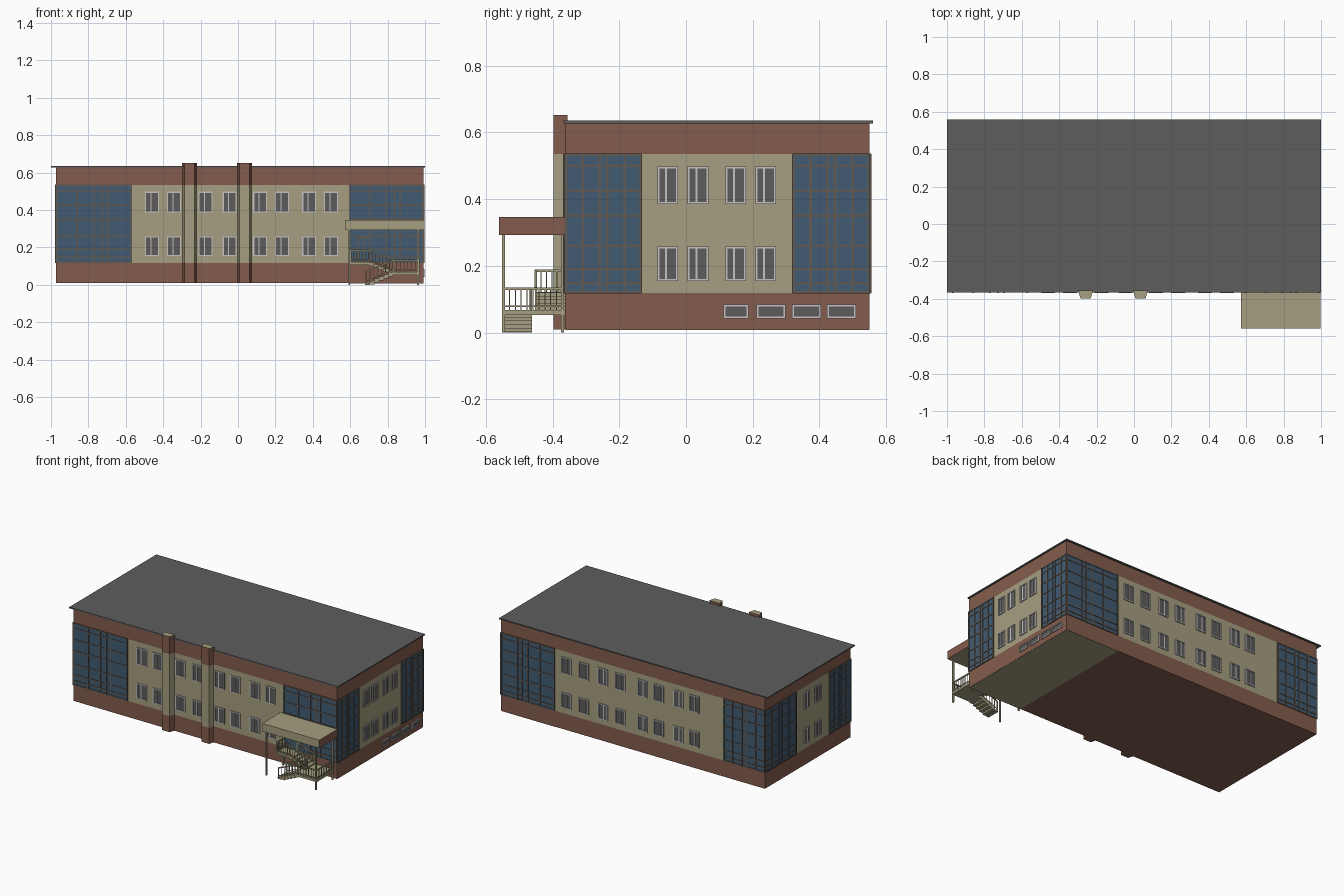
import bpy, bmesh
from mathutils import Vector, Matrix

if "Cube" in bpy.data.objects:
    bpy.data.objects.remove(bpy.data.objects["Cube"])


def mat(name, r, g, b):
    m = bpy.data.materials.new(name)
    m.diffuse_color = (r, g, b, 1)
    m.use_nodes = True
    m.node_tree.nodes["Principled BSDF"].inputs["Base Color"].default_value = m.diffuse_color
    return m


BRICK = mat("brick red", 0.23, 0.108, 0.075)
OLIVE = mat("olive plaster", 0.375, 0.345, 0.215)
ROOF = mat("roof grey", 0.11, 0.11, 0.11)
GLASS = mat("blue glass", 0.052, 0.105, 0.17)
BARS = mat("brown grey bars", 0.115, 0.1, 0.088)
FRAME = mat("light frame", 0.56, 0.54, 0.54)
PANE = mat("dark pane", 0.11, 0.105, 0.105)

X0, X1, Y0, Y1 = -0.973, 0.992, -0.362, 0.55      # wall outline
Z0, ZB, ZT, ZR = 0.01, 0.118, 0.535, 0.627        # ground, base, frieze, roof


class Part:
    """Collects boxes and bars into one mesh object."""

    def __init__(self, name, *mats):
        self.name, self.mats, self.bm = name, mats, bmesh.new()

    def hull(self, m, matrix):
        r = bmesh.ops.create_cube(self.bm, size=1, matrix=matrix)
        for f in {f for v in r["verts"] for f in v.link_faces}:
            f.material_index = m

    def box(self, x0, x1, y0, y1, z0, z1, m=0):
        c = Vector(((x0 + x1) / 2, (y0 + y1) / 2, (z0 + z1) / 2))
        s = Matrix.Diagonal((abs(x1 - x0), abs(y1 - y0), abs(z1 - z0), 1))
        self.hull(m, Matrix.Translation(c) @ s)

    def bar(self, p, q, t=0.006, m=0):
        p, q = Vector(p), Vector(q)
        rot = (q - p).to_track_quat("Z", "Y").to_matrix().to_4x4()
        self.hull(m, Matrix.Translation((p + q) / 2) @ rot
                  @ Matrix.Diagonal((t, t, (q - p).length, 1)))

    def plate(self, side, u0, u1, z0, z1, d, m=0):
        """Thin plate standing d proud of one wall."""
        if side == "front":
            self.box(u0, u1, Y0 - d, Y0 + 0.002, z0, z1, m)
        elif side == "back":
            self.box(u0, u1, Y1 - 0.002, Y1 + d, z0, z1, m)
        elif side == "right":
            self.box(X1 - 0.002, X1 + d, u0, u1, z0, z1, m)
        else:
            self.box(X0 - d, X0 + 0.002, u0, u1, z0, z1, m)

    def done(self):
        bmesh.ops.recalc_face_normals(self.bm, faces=self.bm.faces)
        me = bpy.data.meshes.new(self.name)
        self.bm.to_mesh(me)
        self.bm.free()
        for m in self.mats:
            me.materials.append(m)
        ob = bpy.data.objects.new(self.name, me)
        bpy.context.collection.objects.link(ob)
        return ob


def block(name, m, *dims):
    p = Part(name, m)
    p.box(*dims)
    p.done()


# Building body in three bands, flat roof, lighter underside strip
block("base", BRICK, X0, X1, Y0, Y1, Z0, ZB)
block("walls", OLIVE, X0, X1, Y0, Y1, ZB, ZT)
block("frieze", BRICK, X0, X1, Y0, Y1, ZT, ZR)
block("roof", ROOF, -1, 1, -0.367, 0.56, ZR, 0.635)
block("underside_strip", OLIVE, 0.59, X1 - 0.001, Y0 + 0.001, Y1 - 0.001, 0.008, 0.012)

# Corner glazing with a grid of bars
ROWS = (0.121, 0.148, 0.19, 0.26, 0.35, 0.425, 0.5, 0.533)
SHORT = (0.01, 0.23, 0.45, 0.55, 0.78, 0.99)
LONG = (0.01, 0.28, 0.5, 0.61, 0.69, 0.99)
glazing = Part("corner_glazing", GLASS, BARS)
for side, a, b, cols in (("front", X0, -0.567, LONG), ("front", 0.593, X1, LONG),
                         ("right", Y0, -0.133, SHORT), ("right", 0.32, Y1, SHORT),
                         ("back", 0.59, X1, LONG), ("back", X0, -0.665, SHORT),
                         ("left", Y0, -0.133, SHORT), ("left", 0.22, Y1, SHORT)):
    glazing.plate(side, a, b, ZB, ZT, 0.002)
    for z in ROWS:
        glazing.plate(side, a, b, z - 0.004, z + 0.004, 0.005, 1)
    for f in cols:
        u = a + (b - a) * f
        glazing.plate(side, u - 0.004, u + 0.004, ZB, ZT, 0.006, 1)
glazing.done()

# Windows: pane, four frame bars, optional mullion
windows = Part("windows", PANE, FRAME)


def window(side, u0, u1, z0, z1, mullion=True, t=0.006):
    windows.plate(side, u0, u1, z0, z1, 0.002)
    for a, b in ((u0, u0 + t), (u1 - t, u1)):
        windows.plate(side, a, b, z0, z1, 0.006, 1)
    for a, b in ((z0, z0 + t), (z1 - t, z1)):
        windows.plate(side, u0, u1, a, b, 0.006, 1)
    if mullion:
        c = u0 + (u1 - u0) * 0.42
        windows.plate(side, c - t / 2, c + t / 2, z0, z1, 0.005, 1)


LAYOUT = {"front": (0.037, (-0.46, -0.342, -0.174, -0.045, 0.118, 0.235, 0.38, 0.497)),
          "back": (0.037, (0.505, 0.375, 0.232, 0.103, -0.063, -0.183, -0.33, -0.447)),
          "right": (0.031, (-0.055, 0.036, 0.149, 0.239)),
          "left": (0.031, (0.11, -0.01))}
for side, (half, centres) in LAYOUT.items():
    for c in centres:
        window(side, c - half, c + half, 0.386, 0.498)
        window(side, c - half, c + half, 0.155, 0.258)
for a, b in ((0.113, 0.187), (0.211, 0.298), (0.317, 0.404), (0.422, 0.51)):
    window("right", a, b, 0.043, 0.085, False)
windows.done()

# Tapered pilasters on the front, banded like the walls
for i, cx in enumerate((-0.259, 0.035)):
    p = Part(f"pilaster_{i + 1}", BRICK, OLIVE)
    for z0, z1, m in ((Z0, ZB, 0), (ZB, ZT, 1), (ZT, 0.652, 0)):
        p.box(cx - 0.04, cx + 0.04, -0.397, -0.355, z0, z1, m)
    for v in p.bm.verts:
        if v.co.y < -0.38:
            v.co.x = cx + (v.co.x - cx) * 0.68
    for f in p.bm.faces:
        if all(v.co.z > 0.65 for v in f.verts):
            f.material_index = 1
    p.done()

# Entrance canopy: brick ends, plaster elsewhere
canopy = Part("canopy", OLIVE, BRICK)
canopy.box(0.573, 0.997, -0.56, Y0, 0.293, 0.347)
canopy.bm.normal_update()
for f in canopy.bm.faces:
    f.material_index = int(abs(f.normal.x) > 0.9)
canopy.done()
posts = Part("canopy_posts", OLIVE)
for x in (0.595, 0.963):
    for y in (-0.547, -0.37):
        posts.box(x - 0.005, x + 0.005, y - 0.005, y + 0.005, 0, 0.295)
posts.done()

# Entrance door in the glazing
door = Part("door", GLASS, BARS)
door.plate("front", 0.64, 0.71, 0.12, 0.255, 0.006, 1)
for a, b in ((0.646, 0.672), (0.678, 0.704)):
    door.plate("front", a, b, 0.126, 0.249, 0.008)
door.done()

# Two-flight stair with landings
stairs = Part("stairs", OLIVE)


def flight(xa, xb, y0, y1, za, zb, n):
    for i in range(n):
        x, x2 = xa + (xb - xa) * i / n, xa + (xb - xa) * (i + 1) / n
        z = za + (zb - za) * (i + 1) / n
        stairs.box(x, x2, y0, y1, max(0, z - 0.02), z)


flight(0.68, 0.83, -0.55, -0.462, 0, 0.066, 6)
stairs.box(0.83, 0.97, -0.55, Y0, 0.053, 0.068)
flight(0.83, 0.70, -0.453, Y0, 0.068, 0.12, 5)
stairs.box(0.60, 0.70, -0.453, Y0, 0.107, 0.121)
stairs.done()

# Railings: handrail, low rail and balusters along each run
rails = Part("railings", OLIVE)


def railing(p, q, n, h=0.065):
    p, q, up = Vector(p), Vector(q), Vector((0, 0, h))
    rails.bar(p + up, q + up, 0.007)
    rails.bar(p + up * 0.2, q + up * 0.2, 0.004)
    for i in range(n + 1):
        c = p.lerp(q, i / n)
        rails.bar(c, c + up, 0.006 if i in (0, n) else 0.003)


for y in (-0.547, -0.465):
    railing((0.685, y, 0.008), (0.83, y, 0.066), 7)
railing((0.83, -0.547, 0.066), (0.967, -0.547, 0.066), 7)
railing((0.967, -0.547, 0.066), (0.967, -0.37, 0.066), 10)
for y in (-0.45, -0.37):
    railing((0.83, y, 0.068), (0.70, y, 0.12), 7)
railing((0.70, -0.45, 0.12), (0.603, -0.45, 0.12), 6)
railing((0.603, -0.45, 0.12), (0.603, -0.37, 0.12), 5)
rails.done()
